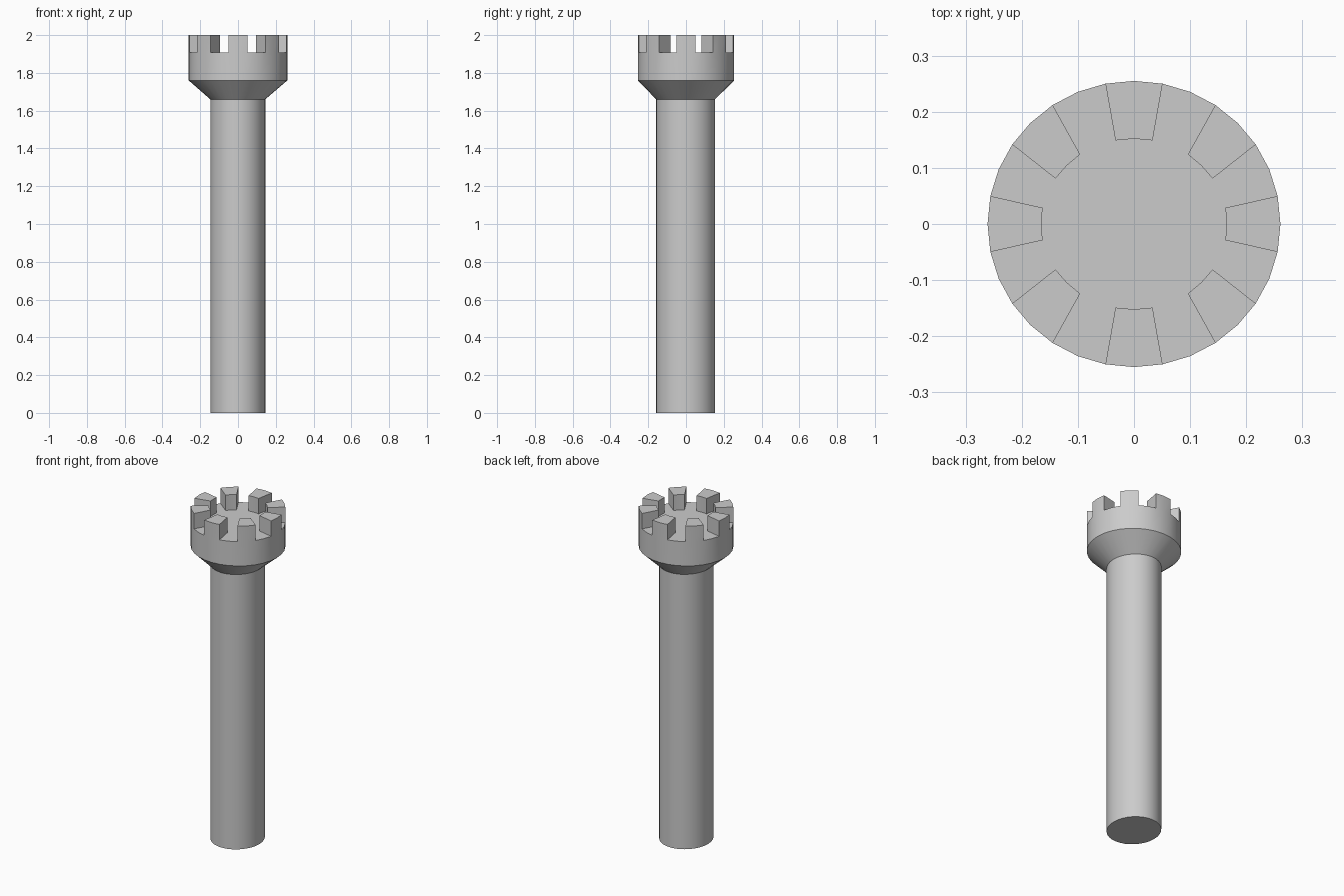
import bpy, bmesh, math

if "Cube" in bpy.data.objects:
    bpy.data.objects.remove(bpy.data.objects["Cube"])

N = 32
Z_SHAFT, Z_FLARE, Z_FLOOR, Z_TOP = 1.66, 1.76, 1.907, 2.0


def ring(bm, rx, ry, z, cx=0.0, cy=0.0):
    return [bm.verts.new((cx + rx * math.cos(2 * math.pi * k / N),
                          cy + ry * math.sin(2 * math.pi * k / N), z)) for k in range(N)]


def bridge(bm, a, b):
    for k in range(N):
        j = (k + 1) % N
        bm.faces.new((a[k], a[j], b[j], b[k]))


def inner_point(k):
    # inner tooth corners for one quadrant, mirrored to the others
    quarter = {0: (0.165, 0), 1: (0.163, 0.029), 3: (0.140, 0.081), 4: (0.120, 0.104),
               5: (0.096, 0.124), 7: (0.033, 0.149), 8: (0, 0.152)}
    k %= N
    q = k % 16
    x, y = quarter[q if q <= 8 else 16 - q]
    sx = -1 if 8 < k < 24 else 1
    sy = -1 if k > 16 else 1
    return sx * x, sy * y


bm = bmesh.new()

# shaft, flare and round head
base = ring(bm, 0.1455, 0.156, 0, -0.001, -0.002)
neck = ring(bm, 0.1455, 0.156, Z_SHAFT, -0.001, -0.002)
flare = ring(bm, 0.261, 0.255, Z_FLARE)
rim = ring(bm, 0.261, 0.255, Z_FLOOR)
bm.faces.new(base[::-1])
bridge(bm, base, neck)
bridge(bm, neck, flare)
bridge(bm, flare, rim)

# eight castle teeth, with the recessed floor running between them
floor = []
for i in range(8):
    ks = (4 * i - 1, 4 * i, 4 * i + 1)
    out_lo = [rim[k % N] for k in ks]
    out_hi = [bm.verts.new((v.co.x, v.co.y, Z_TOP)) for v in out_lo]
    in_lo = [bm.verts.new((*inner_point(k), Z_FLOOR)) for k in ks]
    in_hi = [bm.verts.new((v.co.x, v.co.y, Z_TOP)) for v in in_lo]
    lo = out_lo + in_lo[::-1]
    hi = out_hi + in_hi[::-1]
    for a in range(6):
        b = (a + 1) % 6
        bm.faces.new((lo[a], lo[b], hi[b], hi[a]))
    bm.faces.new(hi)
    floor += [out_lo[0], *in_lo, out_lo[2], rim[4 * i + 2]]
bm.faces.new(floor)
bmesh.ops.recalc_face_normals(bm, faces=bm.faces)

mesh = bpy.data.meshes.new("castellated_tower")
bm.to_mesh(mesh)
bm.free()
tower = bpy.data.objects.new("castellated_tower", mesh)
bpy.context.collection.objects.link(tower)
bpy.context.view_layer.objects.active = tower
tower.select_set(True)
bpy.ops.object.shade_smooth_by_angle(angle=math.radians(25))
